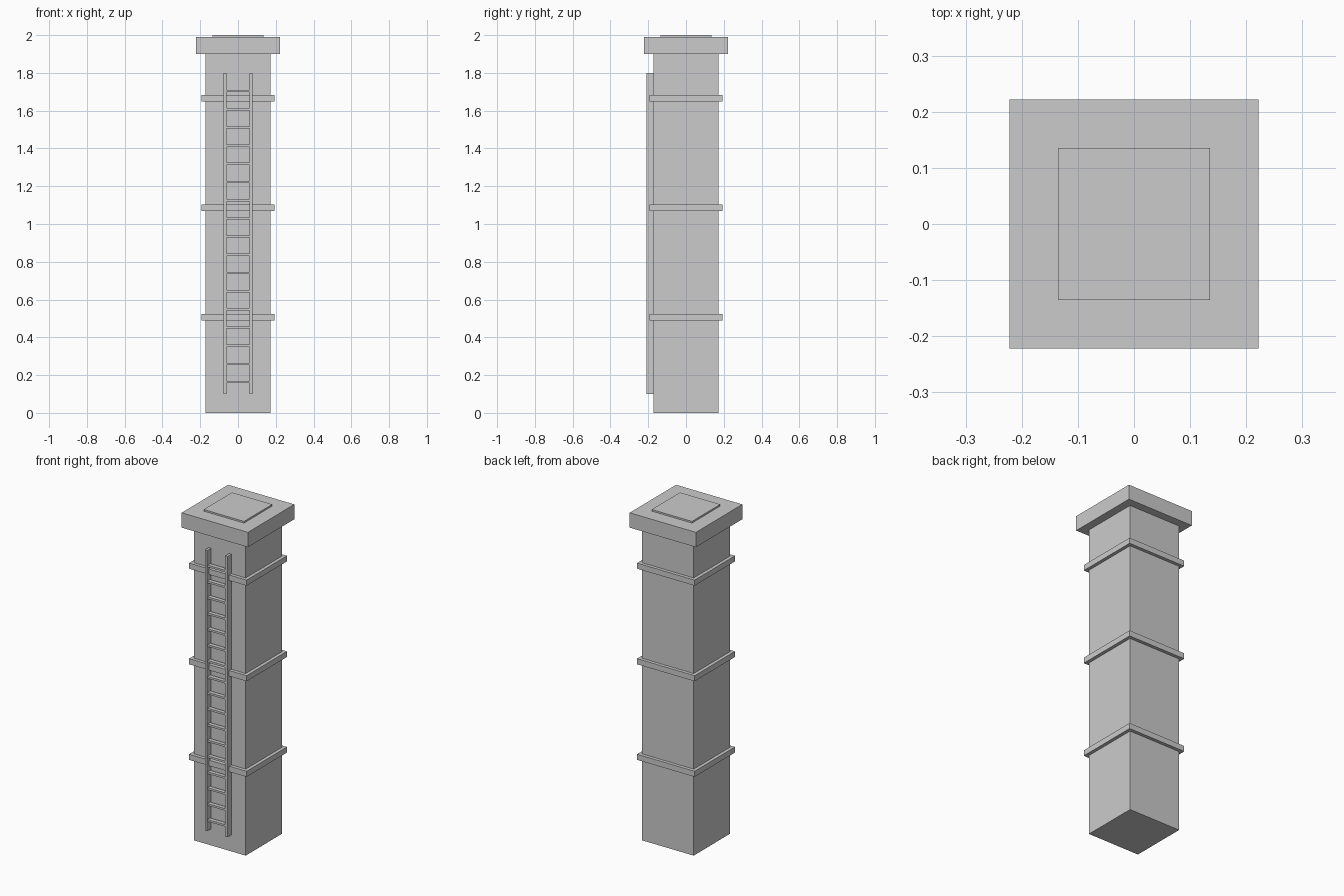
import bpy

default = bpy.data.objects.get("Cube")
if default:
    bpy.data.objects.remove(default, do_unlink=True)

# Single plain grey
grey = bpy.data.materials.new("light_grey")
grey.use_nodes = True
colour = (0.6, 0.6, 0.6, 1)
grey.diffuse_color = colour
grey.node_tree.nodes["Principled BSDF"].inputs["Base Color"].default_value = colour


def box(name, low, high):
    """Axis-aligned box between two corners."""
    bpy.ops.mesh.primitive_cube_add(size=1)
    ob = bpy.context.object
    ob.name = name
    ob.location = [(a + b) / 2 for a, b in zip(low, high)]
    ob.scale = [b - a for a, b in zip(low, high)]
    bpy.ops.object.transform_apply(location=False, rotation=False, scale=True)
    ob.data.materials.append(grey)
    return ob


def slab(name, half, bottom, top):
    """Square block centred on the tower axis."""
    return box(name, (-half, -half, bottom), (half, half, top))


# Shaft, cap and raised lid
slab("shaft", 0.173, 0, 1.91)
slab("cap", 0.222, 1.9, 1.99)
slab("lid", 0.135, 1.98, 2.0)

# Bands around the shaft
for i, z in enumerate((0.507, 1.086, 1.665)):
    slab(f"band_{i + 1}", 0.193, z - 0.017, z + 0.017)

# Ladder on the front
for side, x in (("right", -0.068), ("left", 0.068)):
    box(f"ladder_rail_{side}", (x - 0.008, -0.209, 0.1), (x + 0.008, -0.173, 1.8))
for i in range(17):
    z = 0.163 + i * 0.0963
    box(f"ladder_rung_{i + 1}", (-0.064, -0.205, z - 0.006), (0.064, -0.181, z + 0.006))
